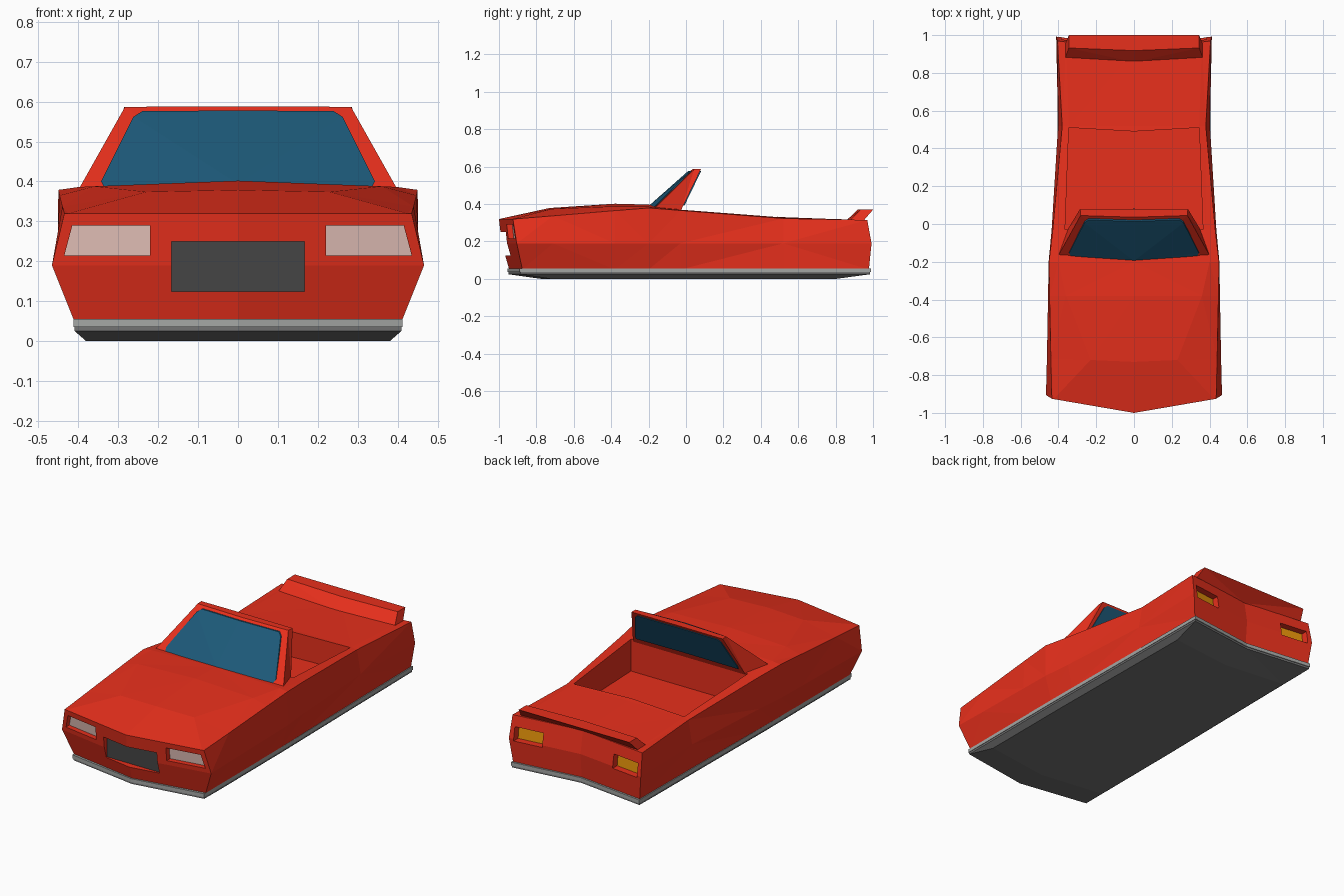
import bpy, bmesh
from mathutils import Matrix

if "Cube" in bpy.data.objects:
    bpy.data.objects.remove(bpy.data.objects["Cube"])


def material(name, rgb):
    m = bpy.data.materials.new(name)
    m.diffuse_color = (*rgb, 1)
    m.use_nodes = True
    m.node_tree.nodes["Principled BSDF"].inputs["Base Color"].default_value = m.diffuse_color
    return m


RED = material("red paint", (0.83, 0.030, 0.012))
DARK = material("grille grey", (0.06, 0.06, 0.06))
UNDER = material("underbody grey", (0.17, 0.17, 0.17))
GREY = material("trim grey", (0.37, 0.38, 0.37))
BLUE = material("glass blue", (0.012, 0.10, 0.19))
PALE = material("headlight white", (0.80, 0.55, 0.50))
AMBER = material("amber", (0.78, 0.29, 0.003))


def loft(name, rings, mat, mirror=True, split=None):
    """Join closed rings of points, cap both ends, mirror across x."""
    bm = bmesh.new()
    loops = [[bm.verts.new(p) for p in r] for r in rings]
    n = len(loops[0])
    for a, b in zip(loops, loops[1:]):
        for i in range(n):
            j = (i + 1) % n
            bm.faces.new((a[i], a[j], b[j], b[i]))
    for l in (loops[0], loops[-1]):
        f = bm.faces.new(l)
        if split:
            bmesh.utils.face_split(f, l[split[0]], l[split[1]])
    if mirror:
        inner = [f for f in bm.faces if all(abs(v.co.x) < 1e-5 for v in f.verts)]
        bmesh.ops.delete(bm, geom=inner, context='FACES')
        bmesh.ops.triangulate(bm, faces=bm.faces[:])
        dup = bmesh.ops.duplicate(bm, geom=bm.verts[:] + bm.edges[:] + bm.faces[:])
        verts = [g for g in dup["geom"] if isinstance(g, bmesh.types.BMVert)]
        bmesh.ops.transform(bm, matrix=Matrix.Diagonal((-1, 1, 1, 1)), verts=verts)
        bmesh.ops.remove_doubles(bm, verts=bm.verts[:], dist=1e-5)
    bmesh.ops.recalc_face_normals(bm, faces=bm.faces[:])
    me = bpy.data.meshes.new(name)
    bm.to_mesh(me)
    bm.free()
    me.materials.append(mat)
    ob = bpy.data.objects.new(name, me)
    bpy.context.collection.objects.link(ob)
    return ob


# Body: half sections from nose to tail
# y bottom, y mid, y top, centre shift, x bottom, x mid, x top, z top, x inner, z inner, z centre
sections = [
    (-.865, -.905, -.92, -.08, .41, .466, .435, .32, .425, .32, .32),
    (-.71, -.71, -.71, -.02, .41, .461, .44, .337, .23, .374, .379),
    (-.38, -.38, -.38, 0, .41, .455, .447, .365, .36, .388, .402),
    (-.20, -.20, -.20, 0, .41, .452, .45, .379, .40, .386, .397),
    (-.03, -.03, -.03, 0, .408, .436, .43, .366, .38, .37, .375),
    (.52, .52, .52, 0, .40, .402, .38, .323, .345, .328, .33),
    (.98, .992, .97, -.05, .395, .412, .405, .315, .36, .315, .315),
]
rings = []
for yb, ym, yt, s, xb, xm, xt, zt, xi, zi, zc in sections:
    pts = [(0, yb, .05), (xb, yb, .05), (xm, ym, .19), (xt, yt, zt),
           (xi, yt, zi), (0, yt, zc), (0, ym, .19)]
    rings.append([(x, y + s * (1 - x / xm), z) for x, y, z in pts])
body = loft("body", rings, RED, split=(2, 6))


def cut(cutter):
    cutter.hide_render = True
    m = body.modifiers.new(cutter.name, 'BOOLEAN')
    m.operation = 'DIFFERENCE'
    m.solver = 'EXACT'
    m.object = cutter
    bpy.context.view_layer.objects.active = body
    bpy.ops.object.modifier_apply(modifier=m.name)
    bpy.data.objects.remove(cutter)


def panel(name, quad, yfun, d0, d1, mat):
    """Mirrored slab following a slanted surface y = yfun(x, z)."""
    return loft(name, [[(x, yfun(x, z) + d, z) for x, z in quad] for d in (d0, d1)], mat)


def nose(x, z):
    return -1 + .172 * x + (.32 - z) * .11


def tail(x, z):
    return .925 + .122 * x + (.315 - z) * .12


def flat(x, z):
    return 0


def screen_back(x, z):
    return -.03 + (z - .36) * .485


# Cockpit opening
cut(loft("cockpit_cutter", [
    [(0, -.03, z), (.365, -.03, z), (.345, .51, z), (0, .49, z)] for z in (.19, .6)], RED))

# Recessed headlights, tail lights and grille
lamp = [(.22, .215), (.435, .215), (.415, .29), (.22, .29)]
cut(panel("headlight_cutter", lamp, nose, -.1, .036, RED))
panel("headlights", lamp, nose, .030, .038, PALE)
rear = [(.22, .178), (.385, .178), (.385, .255), (.22, .255)]
cut(panel("tail_light_cutter", rear, tail, .1, -.046, RED))
panel("tail_lights", rear, tail, -.040, -.048, AMBER)
grille = [(0, .125), (.166, .125), (.166, .25), (0, .25)]
cut(panel("grille_cutter", grille, flat, -1.1, -.925, RED))
panel("grille", grille, flat, -.93, -.923, DARK)

# Trim strip and underbody share one outline
outline = [(0, -.955), (.411, -.89), (.411, -.2), (.404, .5), (.40, .99), (0, .94)]


def layers(name, levels, mat):
    loft(name, [[(x * sx, y * sy, z) for x, y in outline] for sx, sy, z in levels], mat)


layers("trim_strip", [(1.002, 1, .056), (1.002, 1, .036)], GREY)
layers("underbody", [(.995, .995, .042), (.995, .995, .025), (.925, .81, 0)], UNDER)

# Windscreen: solid wedge with glass plates on the front and back
loft("windscreen_frame", [
    [(0, -.20, .383), (0, .036, .588), (0, .08, .588), (0, -.03, .36)],
    [(.405, -.175, .37), (.283, .045, .587), (.285, .08, .587), (.352, -.03, .36)]], RED)
glass = [(0, -.190, .393), (.335, -.163, .386), (.343, -.147, .40),
         (.262, .012, .562), (.24, .028, .576), (0, .019, .578)]
loft("windscreen_glass", [[(x, y + d, z) for x, y, z in glass] for d in (-.006, .002)], BLUE)
inside = [(0, .395), (.318, .392), (.32, .41), (.268, .56), (.25, .574), (0, .576)]
panel("windscreen_glass_inside", inside, screen_back, .006, -.002, BLUE)

# Rear spoiler
loft("spoiler", [
    [(0, .857, .312), (0, .918, .37), (0, 1.0, .37), (0, .92, .312)],
    [(.365, .877, .312), (.345, .932, .37), (.345, 1.0, .37), (.365, .95, .312)]], RED)
